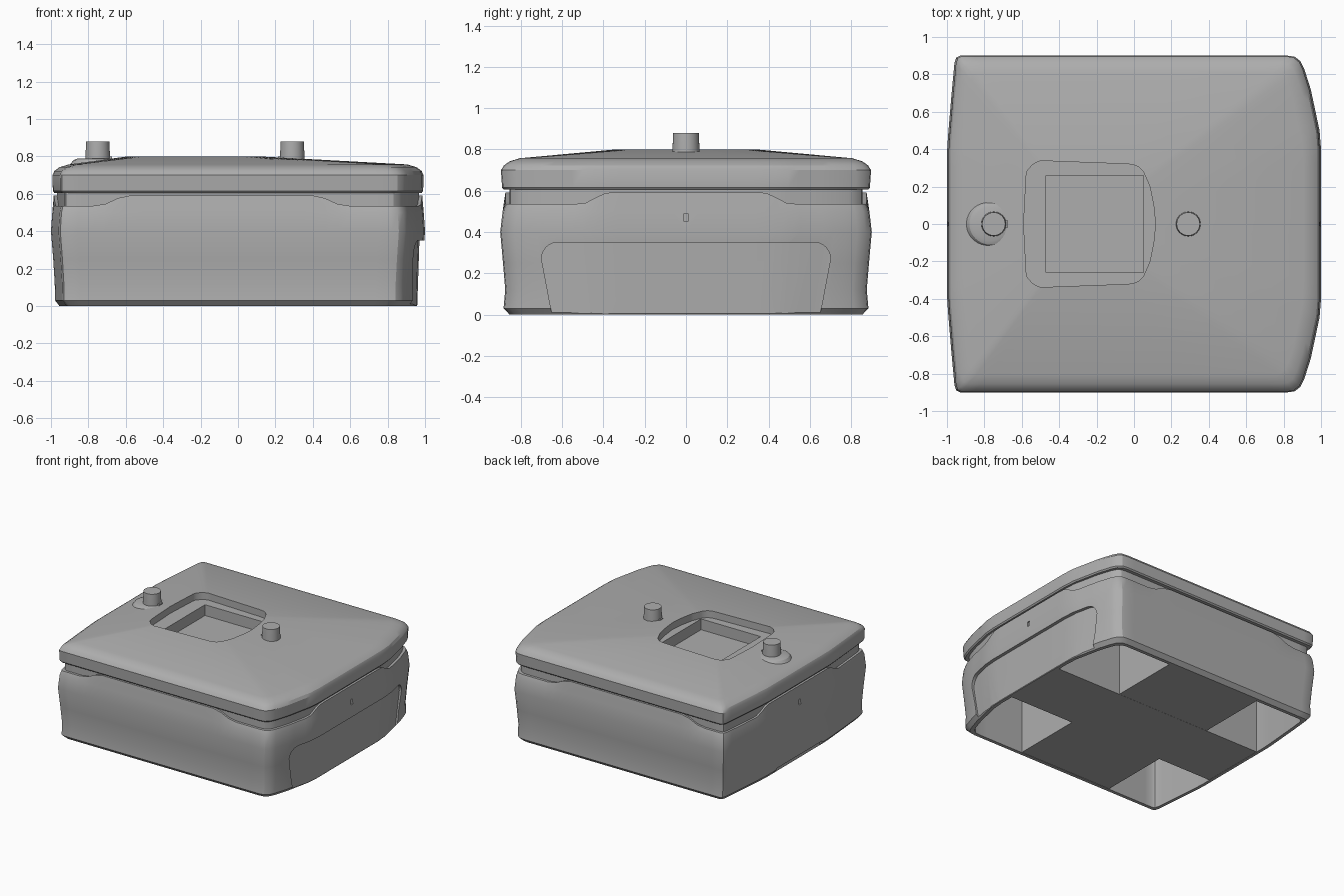
import bpy, bmesh, math
from mathutils import Vector

if "Cube" in bpy.data.objects:
    bpy.data.objects.remove(bpy.data.objects["Cube"])

grey = bpy.data.materials.new("plain_grey")
grey.use_nodes = True
grey.diffuse_color = (0.42, 0.42, 0.42, 1)
grey.node_tree.nodes["Principled BSDF"].inputs["Base Color"].default_value = (0.42, 0.42, 0.42, 1)


def finish(name, bm, smooth=None):
    bmesh.ops.recalc_face_normals(bm, faces=bm.faces[:])
    mesh = bpy.data.meshes.new(name)
    bm.to_mesh(mesh)
    bm.free()
    mesh.materials.append(grey)
    ob = bpy.data.objects.new(name, mesh)
    bpy.context.collection.objects.link(ob)
    if smooth:
        shade(ob, smooth)
    return ob


def shade(ob, angle):
    bpy.ops.object.select_all(action="DESELECT")
    ob.select_set(True)
    bpy.context.view_layer.objects.active = ob
    bpy.ops.object.shade_smooth_by_angle(angle=math.radians(angle))


def loft(bm, rings):
    """Skin a list of equal-length point rings and cap both ends."""
    loops = [[bm.verts.new(p) for p in ring] for ring in rings]
    n = len(loops[0])
    for a, b in zip(loops, loops[1:]):
        for i in range(n):
            j = (i + 1) % n
            bm.faces.new((a[i], a[j], b[j], b[i]))
    bm.faces.new(loops[0])
    bm.faces.new(loops[-1])


def box(name, x0, x1, y0, y1, z0, z1):
    bm = bmesh.new()
    loft(bm, [[(x0, y0, z), (x1, y0, z), (x1, y1, z), (x0, y1, z)] for z in (z0, z1)])
    return finish(name, bm)


def cut(target, cutter):
    mod = target.modifiers.new(cutter.name, "BOOLEAN")
    mod.operation = "DIFFERENCE"
    mod.solver = "EXACT"
    mod.object = cutter
    bpy.context.view_layer.update()
    bpy.context.view_layer.objects.active = target
    bpy.ops.object.modifier_apply(modifier=mod.name)
    bpy.data.objects.remove(cutter)


def mirrored(half):
    return half + [(x, -y) for x, y in reversed(half[1:-1])]


def resample(poly, step):
    out = []
    for (ax, ay), (bx, by) in zip(poly, poly[1:] + poly[:1]):
        k = max(1, math.ceil(math.hypot(bx - ax, by - ay) / step))
        out += [(ax + (bx - ax) * i / k, ay + (by - ay) * i / k) for i in range(k)]
    return out


# Plan outline, bowed on the sides with rounded corners
half_plan = [(1, 0), (1, .4), (.992, .5), (.945, .72), (.91, .83), (.89, .87), (.86, .894), (.82, .9),
             (-.93, .9), (-.95, .89), (-.96, .86), (-.975, .7), (-.995, .46), (-1, .38), (-1, 0)]
plan = resample(mirrored(half_plan), .07)


def ring(z, sx, sy):
    return [(x * sx, y * sy, z(x, y) if callable(z) else z) for x, y in plan]


def ramp(v, lo, hi):
    t = min(1, max(0, (v - lo) / (hi - lo)))
    return t * t * (3 - 2 * t)


def lip(x, y):
    """Body rim height: raised mid-side, dipped at the corners."""
    if abs(y) > .86:
        return .535 + .057 * (1 - ramp(abs(x + .09), .5, .68))
    return .535 + .057 * (1 - ramp(abs(y), .38, .53))


# Hollow body with neck under the lid
bm = bmesh.new()
loft(bm, [ring(.5, .93, .92), ring(0, .93, .92), ring(0, .955, .95), ring(.03, .978, .982),
          ring(.12, .98, .973), ring(.25, .988, .985), ring(.4, 1, 1), ring(.5, .993, .987),
          ring(lip, .985, .972), ring(lip, .968, .95), ring(.63, .968, .95)])
body = finish("body", bm)


# Curved recess for the front-opening panel on the +x side
def side_x(y):
    for (ax, ay), (bx, by) in zip(half_plan, half_plan[1:]):
        if ay <= abs(y) <= by:
            return ax + (bx - ax) * (abs(y) - ay) / (by - ay)


arc = [(.62 + .08 * math.cos(a * math.pi / 12), .27 + .08 * math.sin(a * math.pi / 12)) for a in range(7)]
top = arc + [(.5, .35), (.4, .35), (.2, .35)]
top = top + [(0, .35)] + [(-y, z) for y, z in reversed(top)]
bm = bmesh.new()
columns = []
for y, z in top:
    yb = y * .9
    columns.append([(side_x(yb) - .045, yb, -.1), (side_x(y) - .03, y, z), (1.2, y, z), (1.2, yb, -.1)])
loft(bm, columns)
cut(body, finish("panel_cutter", bm))

# Bottom notch on the -x side and a small vent hole on each side
cut(body, box("notch_cutter", -1.1, -.955, -.3, .27, -.1, .04))
for x in (-.99, .99):
    cut(body, box("vent_cutter", x - .02, x + .03, -.01, .01, .45, .49))
shade(body, 28)

# Crossed blocks that leave four open corner pockets underneath
box("long_block", -.945, .935, -.265, .265, .002, .52)
box("cross_block", -.46, .36, -.85, .85, .003, .52)

# Lid with a sloping top rising to the rim of a shaped recess
half_recess = [(.115, 0), (.105, .1), (.085, .2), (.05, .28), (.02, .31), (-.02, .32),
               (-.5, .338), (-.54, .32), (-.575, .28), (-.59, 0)]
recess = mirrored(half_recess)
centre = Vector((-.24, 0))


def recess_point(x, y):
    """Project a plan point onto the recess outline, towards its centre."""
    d = (Vector((x, y)) - centre).normalized()
    for a, b in zip(recess, recess[1:] + recess[:1]):
        a, b = Vector(a) - centre, Vector(b) - centre
        e = b - a
        den = d.x * e.y - d.y * e.x
        if abs(den) < 1e-9:
            continue
        r = (a.x * e.y - a.y * e.x) / den
        s = (a.x * d.y - a.y * d.x) / den
        if r > 0 and -1e-6 <= s <= 1 + 1e-6:
            return centre + d * r


rim = [recess_point(x, y) for x, y in plan]
bm = bmesh.new()
loft(bm, [ring(.605, .982, .98), ring(.615, .99, .99), ring(.7, .992, .996), ring(.722, .982, .98),
          ring(.742, .955, .95), ring(.757, .905, .895),
          [(p.x, p.y, .8) for p in rim], [(p.x, p.y, .745) for p in rim]])
lid = finish("lid", bm)
cut(lid, box("pocket_cutter", -.47, .05, -.26, .26, .66, .9))
shade(lid, 28)


def turned(name, x, profile, sides=32):
    bm = bmesh.new()
    loft(bm, [[(x + r * math.cos(2 * math.pi * i / sides), r * math.sin(2 * math.pi * i / sides), z)
               for i in range(sides)] for r, z in profile])
    return finish(name, bm, 30)


# Two pegs with key tabs facing each other, one on a raised seat
for name, x, side in (("right_peg", -.75, 1), ("left_peg", .29, -1)):
    turned(name, x, [(.066, .7), (.066, .79), (.062, .88)])
    tab = sorted((x + side * .05, x + side * .076))
    box(name + "_tab", tab[0], tab[1], -.02, .02, .7, .8)
turned("right_peg_seat", -.77, [(.14, .74), (.11, .78), (.09, .788)])
